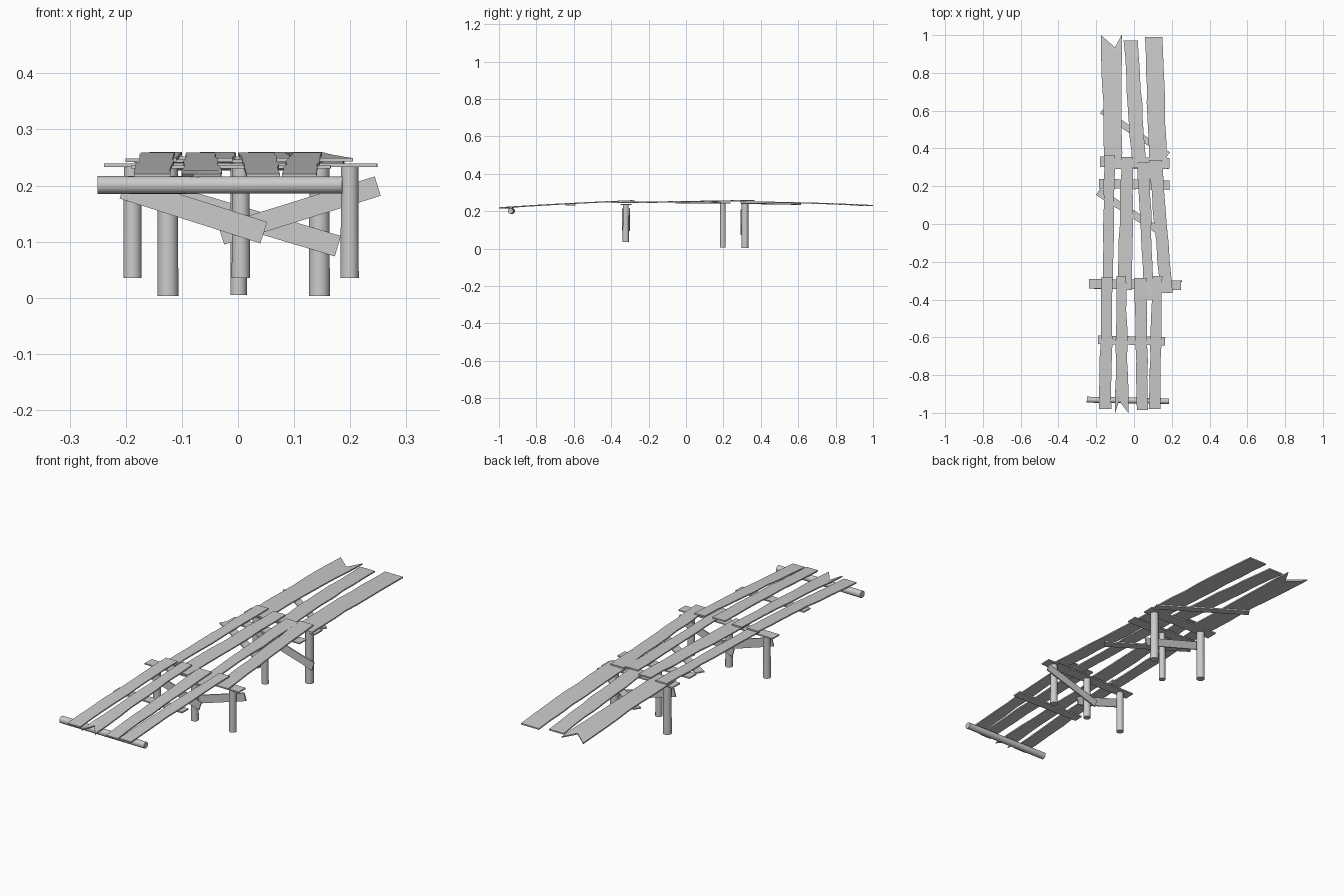
import bpy, bmesh, random
from math import pi
from mathutils import Vector, Matrix

if "Cube" in bpy.data.objects:
    bpy.data.objects.remove(bpy.data.objects["Cube"])

random.seed(4)
T = 0.006  # plank thickness


def finish(name, bm):
    bmesh.ops.recalc_face_normals(bm, faces=bm.faces[:])
    me = bpy.data.meshes.new(name)
    bm.to_mesh(me)
    bm.free()
    ob = bpy.data.objects.new(name, me)
    bpy.context.collection.objects.link(ob)
    return ob


def plank(name, front, back, zs, notch=None):
    """Warped board; front/back = (y, left x, right x), zs = front, middle, back height.
    notch = (end row, position across) splits one end."""
    bm = bmesh.new()
    n = 8
    cols = 3
    rows = []
    for i in range(n + 1):
        t = i / n
        y, xl, xr = (a + (b - a) * t for a, b in zip(front, back))
        z = zs[0] * (1 - t) * (1 - 2 * t) + zs[1] * 4 * t * (1 - t) + zs[2] * t * (2 * t - 1)
        inner = 0 < i < n
        xl += random.uniform(-.003, .003) if inner else 0
        xr += random.uniform(-.003, .003) if inner else 0
        split = notch and i == (0 if notch[0] == "front" else n)
        row = []
        for c in range(cols):
            s = c / (cols - 1)
            yy = y
            if split and c == 1:
                s = notch[1]
                yy += .065 if i == 0 else -.065
            row.append(bm.verts.new((xl + (xr - xl) * s, yy, z)))
        rows.append(row)
    for a, b in zip(rows, rows[1:]):
        for c in range(cols - 1):
            bm.faces.new((a[c], a[c + 1], b[c + 1], b[c]))
    ob = finish(name, bm)
    mod = ob.modifiers.new("thickness", "SOLIDIFY")
    mod.thickness = T
    mod.offset = 0
    return ob


def board(name, a, b, width, thick, normal):
    """Straight box from a to b, its thin side along normal."""
    a, b, nrm = Vector(a), Vector(b), Vector(normal)
    d = b - a
    x = d.normalized()
    y = nrm.cross(x).normalized()
    z = x.cross(y)
    m = Matrix((x * d.length, y * width, z * thick)).transposed().to_4x4()
    bm = bmesh.new()
    bmesh.ops.create_cube(bm, size=1, matrix=Matrix.Translation((a + b) / 2) @ m)
    return finish(name, bm)


def log(name, a, b, r1, r2):
    """Slightly tapered round timber from a to b."""
    a, b = Vector(a), Vector(b)
    d = b - a
    bm = bmesh.new()
    rot = d.to_track_quat('Z', 'Y').to_matrix().to_4x4()
    bmesh.ops.create_cone(bm, cap_ends=True, segments=18, radius1=r1, radius2=r2,
                          depth=d.length, matrix=Matrix.Translation((a + b) / 2) @ rot)
    ob = finish(name, bm)
    for p in ob.data.polygons:
        p.use_smooth = len(p.vertices) == 4
    return ob


# front ramp planks
zf = (.218, .240, .256)
plank("front_plank_1", (-.98, -.185, -.12), (-.28, -.172, -.112), zf)
plank("front_plank_2", (-1.0, -.10, -.03), (-.275, -.093, -.042), zf, ("front", .3))
plank("front_plank_3", (-.985, .015, .075), (-.285, .0, .065), zf)
plank("front_plank_4", (-.98, .078, .14), (-.275, .097, .15), zf)

# middle deck planks, tucked under the front ones and over the back ones
zm = (.246, .251, .257)
plank("middle_plank_1", (-.30, -.165, -.11), (.365, -.158, -.10), zm)
plank("middle_plank_2", (-.35, -.085, -.01), (.355, -.068, -.005), zm)
plank("middle_plank_3", (-.40, .055, .10), (.325, .018, .085), zm)
plank("middle_plank_4", (-.365, .138, .205), (.34, .08, .148), zm)

# back ramp planks
zb = (.249, .244, .230)
plank("back_plank_1", (.29, -.155, -.065), (1.0, -.175, -.065), zb, ("back", .67))
plank("back_plank_2", (.30, -.01, .065), (.97, -.055, .02), zb)
plank("back_plank_3", (.29, .08, .175), (.99, .058, .15), zb)

# cross boards under the deck: left end, right end, width, height
for name, x0, x1, y, w, z in (
        ("front_cross_board", -.19, .165, -.617, .045, .233),
        ("front_trestle_board", -.238, .248, -.32, .05, .236),
        ("back_trestle_board", -.18, .188, .325, .055, .242),
        ("inner_cross_board", -.185, .188, .21, .05, .243)):
    board(name, (x0, y + .004, z), (x1, y - .004, z), w, T, (0, 0, 1))

# diagonal boards under the deck
board("middle_diagonal", (-.19, .17, .245), (.14, -.04, .243), .04, T, (0, 0, 1))
board("back_diagonal", (-.17, .60, .237), (.18, .365, .241), .035, T, (0, 0, 1))

# ground log under the front edge
log("front_log", (-.25, -.93, .201), (.186, -.938, .201), .016, .015)

# posts
for i, (x, y, z0, z1, r) in enumerate((
        (-.188, -.322, .035, .235, .0165),
        (.005, -.322, .035, .235, .0165),
        (.199, -.322, .035, .235, .0165),
        (-.125, .315, .003, .240, .019),
        (.145, .315, .003, .240, .019),
        (.001, .197, .005, .241, .015))):
    log(f"post_{i + 1}", (x, y, z0), (x, y, z1), r, r * .95)

# diagonal braces on the trestles
board("front_brace_left", (-.205, -.34, .196), (.046, -.34, .116), .04, T, (0, 1, 0))
board("front_brace_right", (-.03, -.303, .112), (.249, -.303, .199), .036, T, (0, 1, 0))
board("back_brace", (-.15, .295, .190), (.178, .295, .092), .038, T, (0, 1, 0))
